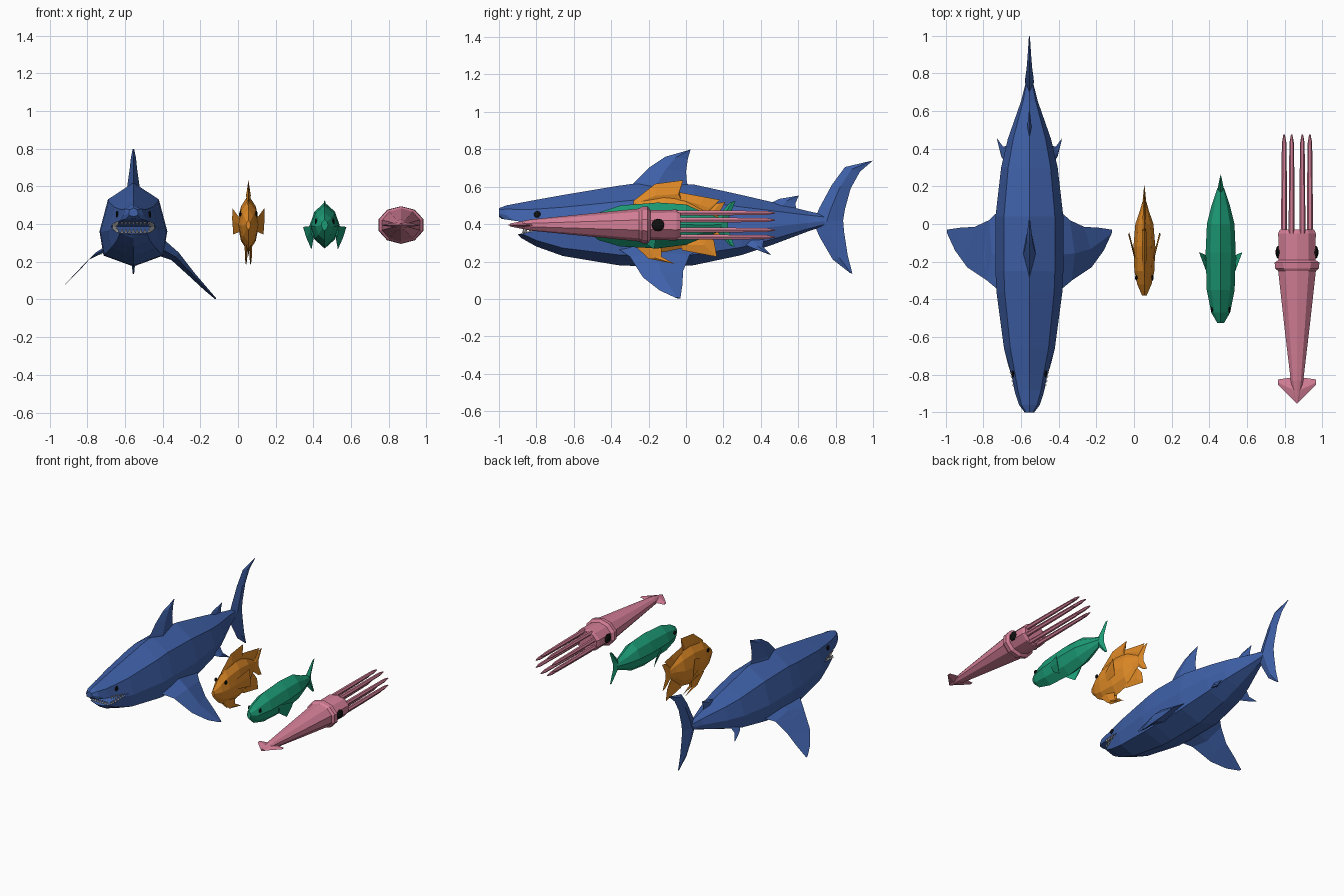
import bpy, bmesh, math
from mathutils import Vector as V, Matrix

if "Cube" in bpy.data.objects:
    bpy.data.objects.remove(bpy.data.objects["Cube"])


def material(name, rgb):
    m = bpy.data.materials.new(name)
    m.diffuse_color = (*rgb, 1)
    m.use_nodes = True
    m.node_tree.nodes["Principled BSDF"].inputs["Base Color"].default_value = m.diffuse_color
    return m


BLUE = material("blue", (0.05, 0.12, 0.40))
ORANGE = material("orange", (0.76, 0.26, 0.02))
GREEN = material("green", (0.012, 0.34, 0.185))
PINK = material("pink", (0.66, 0.21, 0.31))
BLACK = material("black", (0.005, 0.005, 0.005))
WHITE = material("white", (0.75, 0.75, 0.72))


def finish(name, bm, mat):
    bmesh.ops.recalc_face_normals(bm, faces=bm.faces)
    me = bpy.data.meshes.new(name)
    bm.to_mesh(me)
    bm.free()
    ob = bpy.data.objects.new(name, me)
    bpy.context.collection.objects.link(ob)
    if mat:
        me.materials.append(mat)
    return ob


def loft(name, rings, mat):
    """Skin a list of equal-length vertex rings and cap both ends."""
    bm = bmesh.new()
    rs = [[bm.verts.new(p) for p in r] for r in rings]
    n = len(rs[0])
    for a, b in zip(rs, rs[1:]):
        for i in range(n):
            bm.faces.new((a[i], a[(i + 1) % n], b[(i + 1) % n], b[i]))
    bm.faces.new(rs[0])
    bm.faces.new(rs[-1])
    return finish(name, bm, mat)


def body(name, cx, table, half, mat):
    """Fish body: rows of (y, z low, z high, half width) along a half profile."""
    prof = half + [(-u, v) for u, v in half[-2:0:-1]]
    return loft(name, [[(cx + u * w, y, lo + v * (hi - lo)) for u, v in prof]
                       for y, lo, hi, w in table], mat)


def fin(name, cx, sections, mat, n=(1, 0, 0), side=1):
    """Lens-section fin: each section is (edge point, edge point, half thickness)."""
    n = V(n).normalized()
    rings = []
    for a, b, t in sections:
        a, b = V(a), V(b)
        mid = a.lerp(b, 0.45)
        rings.append([(cx + p.x * side, p.y, p.z) for p in (a, mid + n * t, b, mid - n * t)])
    return loft(name, rings, mat)


def flat_fin(name, cx, sections, mat, d=0):
    """Upright fin; sections are (y, z, y, z, half thickness)."""
    return fin(name, cx, [((d, a, b), (d, c, e), t) for a, b, c, e, t in sections], mat)


def eyes(name, cx, d, y, z, r):
    for s, label in ((1, "right"), (-1, "left")):
        bm = bmesh.new()
        bmesh.ops.create_uvsphere(bm, u_segments=10, v_segments=6, radius=r)
        bmesh.ops.scale(bm, vec=(0.4, 1, 1), verts=bm.verts)
        bmesh.ops.translate(bm, vec=(cx + s * d, y, z), verts=bm.verts)
        finish(f"{name}_eye_{label}", bm, BLACK)


SIDES = ((1, "right"), (-1, "left"))

# Shark body
SX = -0.555
shark = body("shark_body", SX, [
    (-1.0, .44, .485, .025), (-.96, .405, .50, .055), (-.88, .325, .515, .082),
    (-.8, .28, .53, .10), (-.66, .23, .555, .135), (-.36, .18, .605, .175),
    (-.25, .175, .62, .18), (.04, .18, .612, .18), (.3, .235, .555, .15),
    (.45, .285, .52, .115), (.65, .36, .47, .045), (.74, .39, .45, .022)],
    [(0, 1), (.75, .8), (1, .42), (.88, .13), (0, 0)], BLUE)

# Mouth opening cut as a wedge
wedge = [(-1.1, .444), (-.70, .387), (-.9, .345), (-1.1, .31)]
cutter = loft("mouth_cutter", [[(x, y, z) for y, z in wedge] for x in (SX - .3, SX + .3)], None)
mod = shark.modifiers.new("mouth", "BOOLEAN")
mod.object, mod.operation, mod.solver = cutter, "DIFFERENCE", "EXACT"
bpy.context.view_layer.objects.active = shark
bpy.ops.object.modifier_apply(modifier="mouth")
bpy.data.objects.remove(cutter)

# Teeth around both jaws
bm = bmesh.new()
spots = [(k * .02, -.868) for k in range(-3, 4)]
for k in range(6):
    y = -.855 + k * .022
    spots += [(s * (.078 + (y + .88) * .2), y) for s in (1, -1)]
for x, y in spots:
    for z, up in ((.352 + (y + .9) * .185, 1), (.424 - (y + .96) * .142, -1)):
        mat = Matrix.Translation((SX + x, y, z + up * .006))
        if up < 0:
            mat = mat @ Matrix.Rotation(math.pi, 4, 'X')
        bmesh.ops.create_cone(bm, segments=4, radius1=.009, radius2=.001, depth=.024,
                              cap_ends=True, matrix=mat)
finish("shark_teeth", bm, WHITE)
eyes("shark", SX, .087, -.795, .452, .018)

# Shark fins and tail
flat_fin("shark_dorsal_fin", SX, [
    (-.32, .58, .04, .58, .035), (-.28, .62, .005, .62, .03), (-.2, .70, .0, .68, .02),
    (-.11, .76, .01, .75, .013), (.015, .795, .025, .80, .004)], BLUE)
flat_fin("shark_rear_dorsal_fin", SX, [
    (.43, .50, .59, .47, .012), (.5, .535, .585, .51, .009), (.59, .55, .603, .553, .003)], BLUE)
flat_fin("shark_tail", SX, [
    (.875, .14, .89, .135, .004), (.785, .21, .865, .23, .012), (.715, .33, .845, .36, .02),
    (.68, .41, .84, .42, .024), (.715, .49, .85, .48, .022), (.78, .61, .88, .59, .015),
    (.85, .705, .93, .68, .010), (.985, .737, 1.0, .74, .003)], BLUE)
for s, label in SIDES:
    fin(f"shark_pectoral_fin_{label}", SX, [
        ((.13, -.38, .28), (.13, .10, .28), .05), ((.225, -.30, .225), (.215, .02, .235), .028),
        ((.33, -.23, .115), (.29, -.015, .15), .016), ((.395, -.14, .045), (.37, -.02, .07), .01),
        ((.432, -.06, .008), (.438, -.03, .003), .004)], BLUE, (.7 * s, 0, .7), s)
    fin(f"shark_pelvic_fin_{label}", SX, [
        ((.10, .27, .31), (.10, .42, .33), .02), ((.15, .36, .27), (.14, .41, .28), .01),
        ((.165, .43, .245), (.172, .455, .235), .003)], BLUE, (.7 * s, 0, .7), s)

FISH = [(0, 1), (.68, .8), (1, .5), (.68, .2), (0, 0)]

# Orange fish
OX = .055
body("orange_fish_body", OX, [
    (-.38, .37, .42, .012), (-.32, .305, .48, .038), (-.25, .265, .53, .053),
    (-.12, .25, .555, .058), (0, .275, .535, .048), (.07, .345, .49, .024),
    (.12, .38, .46, .01)], FISH, ORANGE)
flat_fin("orange_fish_dorsal_fin", OX, [
    (-.28, .49, -.28, .525, .004), (-.16, .5, -.165, .615, .013), (-.06, .5, -.015, .635, .010),
    (-.02, .5, -.035, .57, .010), (.05, .47, .10, .545, .008), (.08, .45, .18, .53, .004),
    (.09, .44, .13, .47, .003)], ORANGE)
flat_fin("orange_fish_anal_fin", OX, [
    (-.03, .31, -.02, .26, .008), (.04, .34, .165, .225, .006), (.09, .38, .15, .31, .003)], ORANGE)
flat_fin("orange_fish_tail", OX, [
    (.165, .33, .205, .32, .003), (.09, .39, .17, .395, .009), (.09, .45, .17, .445, .009),
    (.165, .51, .21, .52, .003)], ORANGE)
for s, label in SIDES:
    fin(f"orange_fish_pectoral_fin_{label}", OX, [
        ((.045, -.20, .43), (.045, -.18, .36), .006), ((.085, -.06, .485), (.08, -.045, .345), .003)],
        ORANGE, side=s)
    flat_fin(f"orange_fish_pelvic_fin_{label}", OX, [
        (-.28, .29, -.13, .29, .008), (-.20, .215, -.13, .225, .006), (-.07, .19, -.055, .185, .002)],
        ORANGE, .012 * s)
eyes("orange_fish", OX, .043, -.285, .455, .015)

# Green fish
GX = .46
body("green_fish_body", GX, [
    (-.525, .365, .425, .018), (-.47, .315, .46, .05), (-.35, .28, .50, .074),
    (-.15, .27, .515, .08), (0, .29, .505, .073), (.1, .33, .46, .048),
    (.19, .365, .43, .018)], FISH, GREEN)
flat_fin("green_fish_tail", GX, [
    (.235, .285, .26, .28, .004), (.16, .365, .225, .375, .016), (.16, .43, .225, .425, .016),
    (.235, .515, .265, .525, .004)], GREEN)
for s, label in SIDES:
    fin(f"green_fish_pectoral_fin_{label}", GX, [
        ((.07, -.27, .39), (.06, -.25, .32), .008), ((.115, -.15, .385), (.07, -.17, .265), .004)],
        GREEN, side=s)
eyes("green_fish", GX, .047, -.455, .415, .015)

# Squid mantle, collar and head
QX, QZ = .865, .395
rows = [(-.94, .01, .008), (-.83, .035, .03), (-.55, .07, .058), (-.25, .105, .088),
        (-.235, .122, .098), (-.205, .125, .1), (-.19, .102, .08), (-.05, .105, .082), (-.03, .095, .074)]
angles = [math.pi / 2 + math.tau * k / 10 for k in range(10)]
loft("squid_body", [[(QX + a * math.cos(t), y, QZ + b * math.sin(t)) for t in angles]
                    for y, a, b in rows], PINK)
fin("squid_tail_fin", QX, [
    ((-.1, -.855, QZ), (-.1, -.825, QZ), .003), ((-.03, -.925, QZ), (-.03, -.815, QZ), .012),
    ((0, -.955, QZ), (0, -.81, QZ), .016), ((.03, -.925, QZ), (.03, -.815, QZ), .012),
    ((.1, -.855, QZ), (.1, -.825, QZ), .003)], PINK, (0, 0, 1))
eyes("squid", QX, .1, -.15, QZ, .034)

# Eight squid arms
for k in range(8):
    t = math.tau * (k + .5) / 8
    cx, cz = QX + .074 * math.cos(t), QZ + .07 * math.sin(t)
    loft(f"squid_arm_{k + 1}", [
        [(cx + r * math.cos(math.tau * j / 6), y, cz + r * math.sin(math.tau * j / 6))
         for j in range(6)] for y, r in ((-.05, .016), (.2, .015), (.43, .012), (.475, .004))], PINK)
